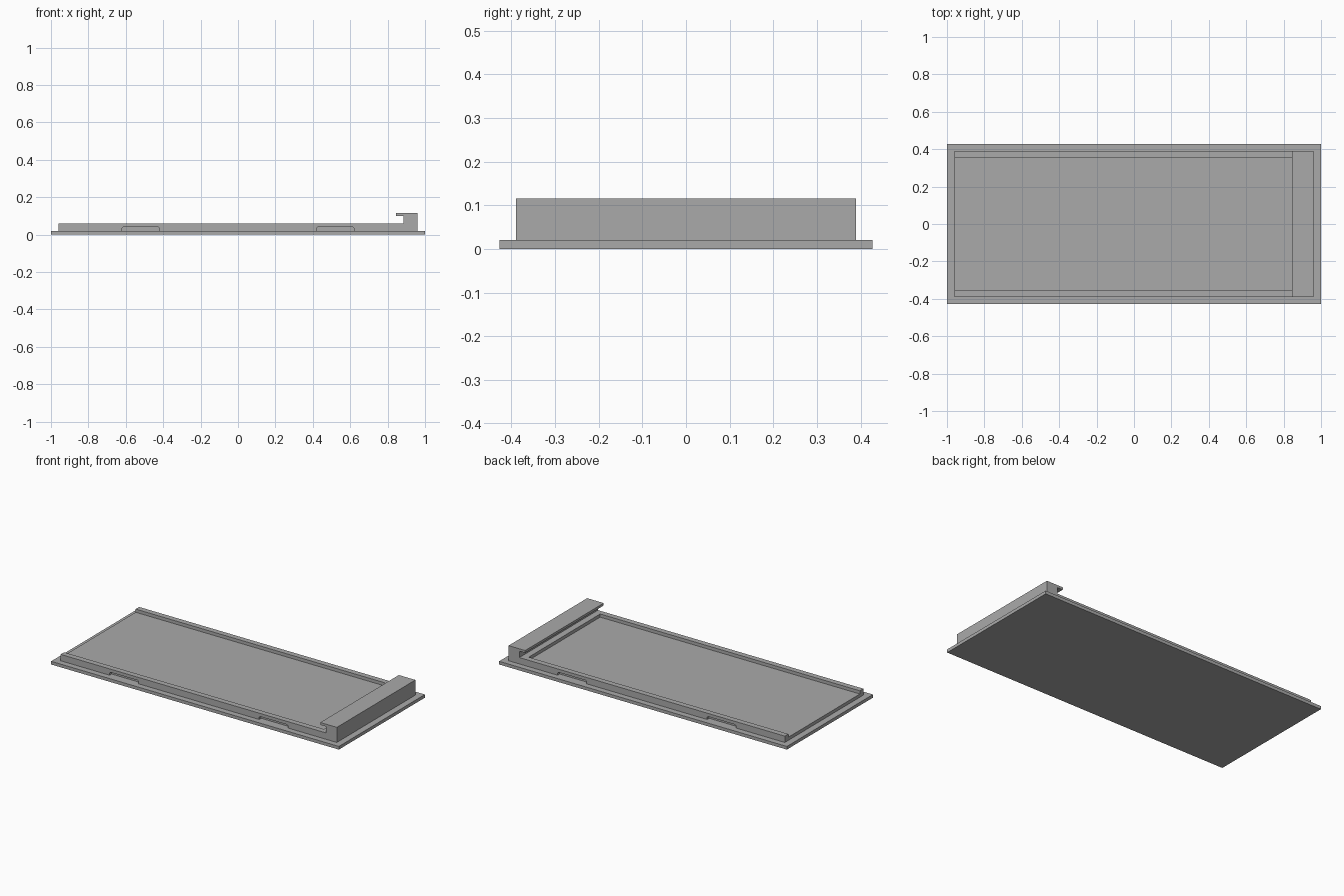
import bpy
import bmesh

cube = bpy.data.objects.get("Cube")
if cube:
    bpy.data.objects.remove(cube, do_unlink=True)

grey = bpy.data.materials.new("plain grey")
grey.use_nodes = True
colour = (0.4, 0.4, 0.4, 1)
grey.diffuse_color = colour
grey.node_tree.nodes["Principled BSDF"].inputs["Base Color"].default_value = colour


def extrude_profile(name, outline, y0, y1):
    """Extrude a closed (x, z) outline from y0 to y1."""
    bm = bmesh.new()
    face = bm.faces.new([bm.verts.new((x, y0, z)) for x, z in outline])
    result = bmesh.ops.extrude_face_region(bm, geom=[face])
    moved = [g for g in result["geom"] if isinstance(g, bmesh.types.BMVert)]
    bmesh.ops.translate(bm, verts=moved, vec=(0, y1 - y0, 0))
    bmesh.ops.recalc_face_normals(bm, faces=bm.faces)
    mesh = bpy.data.meshes.new(name)
    bm.to_mesh(mesh)
    bm.free()
    mesh.materials.append(grey)
    obj = bpy.data.objects.new(name, mesh)
    bpy.context.collection.objects.link(obj)
    return obj


def box(name, x0, x1, y0, y1, z0, z1):
    return extrude_profile(name, [(x0, z0), (x1, z0), (x1, z1), (x0, z1)], y0, y1)


def cut(target, cutter):
    mod = target.modifiers.new(cutter.name, "BOOLEAN")
    mod.operation = "DIFFERENCE"
    mod.solver = "EXACT"
    mod.object = cutter
    cutter.hide_render = True
    cutter.hide_viewport = True
    cutter.display_type = "WIRE"


# Thin base plate
PLATE_TOP = 0.02
box("base_plate", -1, 1, -0.427, 0.427, 0, PLATE_TOP)

# Tray body with the hooked end block
SIDE = 0.39
tray = extrude_profile("tray_body", [
    (-0.96, PLATE_TOP), (0.96, PLATE_TOP), (0.96, 0.115), (0.845, 0.115),
    (0.845, 0.1), (0.885, 0.1), (0.885, 0.06), (-0.96, 0.06)], -SIDE, SIDE)

# Shallow recess, open at one end, leaving the side rails
cut(tray, box("recess_cutter", -1.1, 0.845, -0.355, 0.355, 0.04, 0.08))

# Clip notches with chamfered upper corners on both long sides
NOTCH_TOP, CHAMFER, DEPTH = 0.04, 0.006, 0.02
for end, centre in (("right", -0.52), ("left", 0.52)):
    a, b = centre - 0.1, centre + 0.1
    outline = [(a, 0.01), (b, 0.01), (b, NOTCH_TOP - CHAMFER), (b - CHAMFER, NOTCH_TOP),
               (a + CHAMFER, NOTCH_TOP), (a, NOTCH_TOP - CHAMFER)]
    for side, y0, y1 in (("front", -SIDE - 0.1, -SIDE + DEPTH),
                         ("back", SIDE - DEPTH, SIDE + 0.1)):
        cut(tray, extrude_profile(f"{side}_{end}_notch_cutter", outline, y0, y1))
